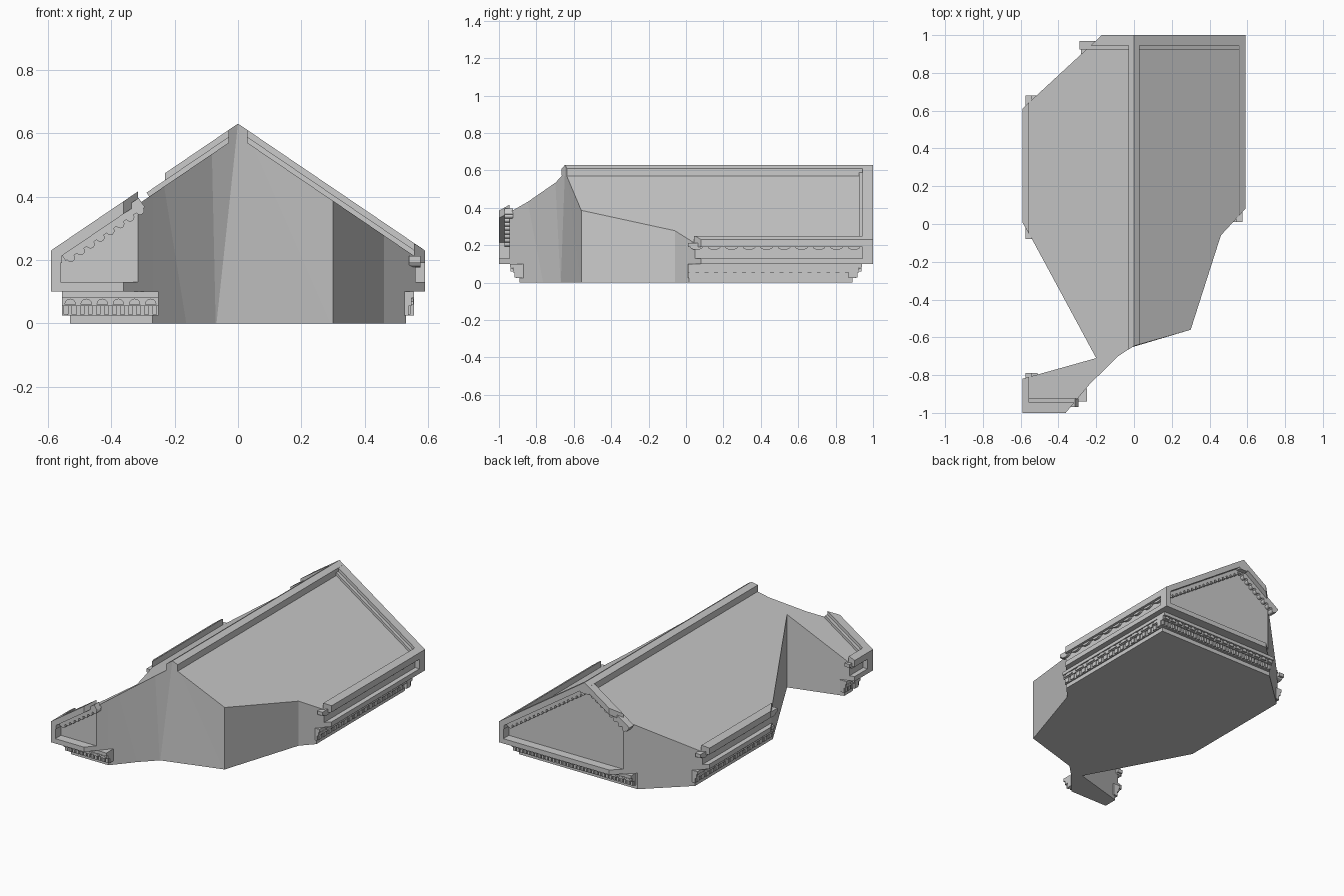
import bpy, bmesh, math
from mathutils import Vector

if "Cube" in bpy.data.objects:
    bpy.data.objects.remove(bpy.data.objects["Cube"])


def make_object(name, bm):
    bmesh.ops.recalc_face_normals(bm, faces=bm.faces[:])
    me = bpy.data.meshes.new(name)
    bm.to_mesh(me)
    bm.free()
    ob = bpy.data.objects.new(name, me)
    bpy.context.collection.objects.link(ob)
    return ob


def loft(bm, lower, upper):
    a = [bm.verts.new(p) for p in lower]
    b = [bm.verts.new(p) for p in upper]
    n = len(a)
    bm.faces.new(a)
    bm.faces.new(b[::-1])
    for i in range(n):
        j = (i + 1) % n
        bm.faces.new((a[i], a[j], b[j], b[i]))


# Broken outline in plan: bottom and top differ only at the leaning front break
plan = [(-.062, 1.1), (.7, 1.1), (.7, .2), (.46, -.06), (.30, -.56),
        (-.07, -.67), (-.16, -.76), (-.27, -.89), (-.445, -1.1), (-.7, -1.1),
        (-.7, -.85), (-.2, -.71), (-.54, -.08), (-.7, .2), (-.7, .51)]
top = list(plan)
top[5], top[6] = (0.003, -.645), (-.085, -.705)
bm = bmesh.new()
loft(bm, [(x, y, -.02) for x, y in plan], [(x, y, .66) for x, y in top])
bmesh.ops.triangulate(bm, faces=bm.faces[:])
cutter = make_object("break_cutter", bm)
cutter.hide_render = True


def broken_prism(name, profile, y0, y1):
    """Extrude an x-z profile along y and keep what lies inside the break."""
    bm = bmesh.new()
    loft(bm, [(x, y0, z) for x, z in profile], [(x, y1, z) for x, z in profile])
    ob = make_object(name, bm)
    mod = ob.modifiers.new("break", 'BOOLEAN')
    mod.operation = 'INTERSECT'
    mod.solver = 'EXACT'
    mod.object = cutter
    dg = bpy.context.evaluated_depsgraph_get()
    me = bpy.data.meshes.new_from_object(ob.evaluated_get(dg))
    ob.modifiers.clear()
    ob.data = me
    if not me.polygons:
        bpy.data.objects.remove(ob)


def rect(x0, x1, z0, z1):
    return [(x0, z0), (x1, z0), (x1, z1), (x0, z1)]


# Solid core, cornice slab and ridge
broken_prism("base_block", rect(-.53, .53, 0, .11), -.89, .89)
broken_prism("roof_core", [(-.56, .1), (.56, .1), (.56, .21), (0, .59), (-.56, .21)], -.945, .945)
broken_prism("cornice_slab", rect(-.59, .59, .1, .13), -1, 1)
broken_prism("ridge_cap", [(-.03, .56), (.03, .56), (.03, .61), (0, .63), (-.03, .61)], -1, 1)

# Raised borders: eaves and gable frames, mirrored left and right
for s, side in ((1, "right"), (-1, "left")):
    eave = [(.555, .19), (.59, .19), (.59, .23), (.56, .25), (.555, .25)]
    broken_prism("eave_" + side, [(s * x, z) for x, z in eave], -1, 1)
    frame = [(0, .59), (.56, .21), (.56, .1), (.59, .1), (.59, .23), (0, .63)]
    for y0, y1, end in ((.945, 1, "back"), (-1, -.945, "front")):
        broken_prism(f"gable_{end}_{side}", [(s * x, z) for x, z in frame], y0, y1)
bpy.data.objects.remove(cutter)


def strip(name, p0, p1, out, shapes):
    """Extrude 2D shapes (along, up) from the wall; each has its own depth."""
    p0, p1, out = Vector(p0), Vector(p1), Vector(out)
    u = (p1 - p0).normalized()
    v = out.cross(u)
    if v.z < 0:
        v = -v
    bm = bmesh.new()
    for pts, depth in shapes:
        base = [p0 + u * a + v * b for a, b in pts]
        loft(bm, [p - out * .02 for p in base], [p + out * depth for p in base])
    return make_object(name, bm)


def half_discs(length, n, z, height, depth, sign=1):
    pitch = length / n
    r = pitch * .36
    return [([((i + .5) * pitch + r * math.cos(math.pi * k / 6),
               z + sign * height * math.sin(math.pi * k / 6)) for k in range(7)], depth)
            for i in range(n)]


def blocks(length, n, z0, z1, depth):
    pitch = length / n
    return [(rect((i + .2) * pitch, (i + .8) * pitch, z0, z1), depth) for i in range(n)]


# Stepped base mouldings with eggs and dentils
runs = [("right", (.53, .01), (.53, .91), (1, 0), .095, .025),
        ("back", (.555, .89), (-.28, .89), (0, 1), .05, .05),
        ("left", (-.53, .68), (-.53, -.08), (-1, 0), .095, .025),
        ("front", (-.555, -.89), (-.25, -.89), (0, -1), .05, .05),
        ("fragment", (-.53, -.79), (-.53, -.91), (-1, 0), .06, .025)]
for name, a, b, o, pitch, d in runs:
    L = (Vector(b) - Vector(a)).length
    n = max(1, round(L / pitch))
    shapes = [(rect(0, L, .08, .1), d), (rect(0, L, .055, .08), d * .7),
              (rect(0, L, .025, .055), d * .3)]
    shapes += half_discs(L, n, .06, .018, d * .95)
    shapes += blocks(L, n * 2, .028, .055, d * .55)
    strip("base_moulding_" + name, (*a, 0), (*b, 0), (*o, 0), shapes)

# Scalloped strips tucked under the eaves
for name, s, y0, y1 in (("right", 1, .01, .945), ("left", -1, -.08, .68),
                        ("fragment", -1, -.945, -.79)):
    L = y1 - y0
    shapes = [(rect(0, L, .19, .212), .015)]
    shapes += half_discs(L, max(1, round(L / .095)), .19, .014, .015, -1)
    strip("eave_scallops_" + name, (s * .56, y0, 0), (s * .56, y1, 0), (s, 0, 0), shapes)

# Scalloped strips under the sloping gable frames
for name, s, xa, xb in (("back_right", 1, .56, 0), ("back_left", 1, -.28, 0),
                        ("front_left", -1, -.555, -.305)):
    za, zb = (.59 - .678 * abs(x) for x in (xa, xb))
    a, b = Vector((xa, s * .945, za)), Vector((xb, s * .945, zb))
    L = (b - a).length
    shapes = [(rect(0, L, -.02, .015), .025)]
    shapes += half_discs(L, round(L / .036), -.02, .014, .025, -1)
    strip("gable_scallops_" + name, a, b, (0, s, 0), shapes)
